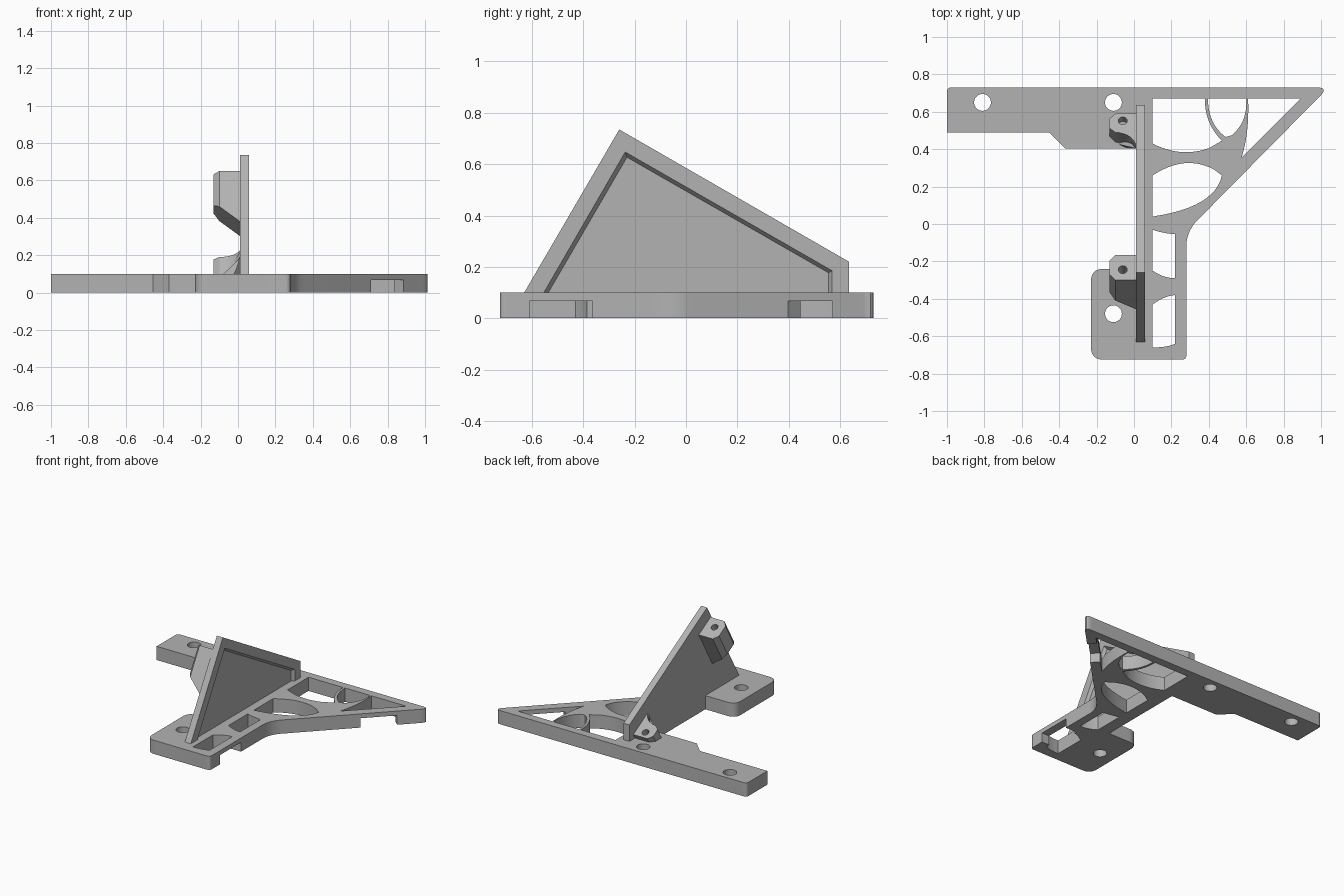
import bpy, bmesh, math
from mathutils import Vector

if "Cube" in bpy.data.objects:
    bpy.data.objects.remove(bpy.data.objects["Cube"], do_unlink=True)

grey = bpy.data.materials.new("plain_grey")
grey.use_nodes = True
grey.diffuse_color = (0.45, 0.45, 0.45, 1)
grey.node_tree.nodes["Principled BSDF"].inputs["Base Color"].default_value = (0.45, 0.45, 0.45, 1)


def loft(name, ring_a, ring_b):
    """Solid between two matching rings of points."""
    bm = bmesh.new()
    a = [bm.verts.new(p) for p in ring_a]
    b = [bm.verts.new(p) for p in ring_b]
    bm.faces.new(a)
    bm.faces.new(b[::-1])
    for i in range(len(a)):
        j = (i + 1) % len(a)
        bm.faces.new((a[i], b[i], b[j], a[j]))
    bmesh.ops.recalc_face_normals(bm, faces=bm.faces)
    mesh = bpy.data.meshes.new(name)
    bm.to_mesh(mesh)
    bm.free()
    mesh.materials.append(grey)
    obj = bpy.data.objects.new(name, mesh)
    bpy.context.collection.objects.link(obj)
    return obj


def slab(name, outline, z0, z1):
    return loft(name, [(x, y, z0) for x, y in outline], [(x, y, z1) for x, y in outline])


def cut(target, cutter):
    cutter.hide_render = True
    mod = target.modifiers.new("cut", "BOOLEAN")
    mod.operation = "DIFFERENCE"
    mod.solver = "EXACT"
    mod.object = cutter
    bpy.context.view_layer.objects.active = target
    bpy.ops.object.modifier_apply(modifier=mod.name)
    bpy.data.objects.remove(cutter, do_unlink=True)


def arc(p, mid, q, n=12):
    """Smooth curve from p to q passing through mid."""
    p, mid, q = Vector(p), Vector(mid), Vector(q)
    c = 2 * mid - (p + q) / 2
    return [tuple(p * (1 - t) ** 2 + c * 2 * t * (1 - t) + q * t * t)
            for t in (i / n for i in range(n + 1))]


def rounded(corners, n=8):
    """Outline from (x, y, cut-back) corners."""
    pts = []
    for i, (x, y, r) in enumerate(corners):
        c = Vector((x, y))
        if not r:
            pts.append((x, y))
            continue
        a = c + (Vector(corners[i - 1][:2]) - c).normalized() * r
        b = c + (Vector(corners[(i + 1) % len(corners)][:2]) - c).normalized() * r
        pts += arc(a, c * 0.586 + (a + b) * 0.207, b, n)
    return pts


def circle(x, y, r, n=32):
    return [(x + r * math.cos(k * math.tau / n), y + r * math.sin(k * math.tau / n)) for k in range(n)]


# Base plate outline
base = slab("base_plate", rounded([
    (-1, 0.73, 0.03), (1.04, 0.73, 0.075), (0.28, -0.04, 0.1), (0.28, -0.725, 0.03),
    (-0.23, -0.725, 0.08), (-0.23, -0.24, 0.08), (0.012, -0.24, 0), (0.012, 0.405, 0),
    (-0.37, 0.405, 0), (-0.455, 0.49, 0), (-1, 0.49, 0)]), 0, 0.1)

# Screw holes
for x, y in ((-0.81, 0.65), (-0.11, 0.65), (-0.11, -0.48)):
    cut(base, slab("hole_cutter", circle(x, y, 0.045), -0.1, 0.2))

# Lightening windows between curved ribs
windows = [
    [(0.1, 0.67), *arc((0.1, 0.43), (0.25, 0.385), (0.4, 0.405)),
     *arc((0.47, 0.445), (0.4, 0.55), (0.38, 0.67))],
    [*arc((0.395, 0.67), (0.42, 0.55), (0.49, 0.465)), *arc((0.525, 0.475), (0.585, 0.56), (0.6, 0.67))],
    [*arc((0.61, 0.67), (0.605, 0.5), (0.575, 0.355)), (0.89, 0.67)],
    [*arc((0.1, 0.26), (0.27, 0.325), (0.43, 0.29)), *arc((0.47, 0.26), (0.36, 0.12), (0.1, 0.04))],
    [*arc((0.1, -0.03), (0.15, -0.045), (0.22, -0.055)), *arc((0.22, -0.29), (0.16, -0.28), (0.1, -0.25))],
    [*arc((0.1, -0.43), (0.16, -0.395), (0.22, -0.38)), *arc((0.22, -0.64), (0.17, -0.655), (0.1, -0.66))],
]
for outline in windows:
    cut(base, slab("window_cutter", outline, -0.1, 0.2))

# Underside slots through the outer rim
cut(base, slab("slot_cutter", [(0.19, -0.61), (0.4, -0.61), (0.4, -0.365), (0.19, -0.365)], -0.1, 0.068))
cut(base, slab("slot_cutter", [(0.65, 0.46), (0.78, 0.33), (0.95, 0.505), (0.82, 0.635)], -0.1, 0.068))


# Upright wall with a bevelled pocket
def upright(points, x):
    return [(x, y, z) for y, z in points]


wall_side = [(-0.659, 0.05), (-0.63, 0.1), (-0.26, 0.735), (0.635, 0.22), (0.635, 0.05)]
wall = loft("upright_wall", upright(wall_side, 0.012), upright(wall_side, 0.06))
pocket_rim = [(-0.56, 0.09), (-0.237, 0.648), (0.57, 0.185), (0.57, 0.09)]
pocket_floor = [(-0.542, 0.09), (-0.23, 0.627), (0.555, 0.177), (0.555, 0.09)]
cut(wall, loft("pocket_cutter", upright(pocket_rim, 0.0605), upright(pocket_floor, 0.04)))

# Tilted frame shared by both screw bosses
down = Vector((0, -0.5, -0.866))
across = Vector((0, 0.866, -0.5))


def tilted(origin, x, v, u):
    return Vector((x, *origin)) + across * v + down * u


def bore(boss, origin, v, depth):
    ring = circle(-0.06, v, 0.024, 20)
    cut(boss, loft("bore_cutter", [tilted(origin, x, w, -0.05) for x, w in ring],
                   [tilted(origin, x, w, depth) for x, w in ring]))


# Upper boss, with a slanted underside running into the wall
top = (-0.3, 0.65)
section = [(0.02, 0), (-0.1, 0), (-0.13, 0.035), (-0.13, 0.121), (-0.1, 0.156), (0.02, 0.156)]
upper = loft("upper_boss", [tilted(top, x, v, 0) for x, v in section],
             [tilted(top, x, v, 0.315 + (x - 0.015) * 0.84) for x, v in section])
bore(upper, top, 0.065, 0.12)

# Lower boss, flaring toward the wall and standing on the base
low = (0.49, 0.19)
section = [*arc((0.015, -0.09), (-0.025, -0.025), (-0.1, 0), 8), (-0.13, 0.025),
           (-0.13, 0.085), (-0.1, 0.115), (0.015, 0.115)]
start = [tilted(low, x, v, 0) for x, v in section]
end = [p + down * min((p.z - 0.05) / 0.866, (p.y - 0.405) / 0.5) for p in start]
lower = loft("lower_boss", start, end)
bore(lower, low, 0.072, 0.07)

# Smooth curved walls while keeping crisp edges
bpy.ops.object.select_all(action="DESELECT")
for obj in (base, wall, upper, lower):
    obj.select_set(True)
bpy.context.view_layer.objects.active = base
bpy.ops.object.shade_smooth_by_angle(angle=math.radians(25))
